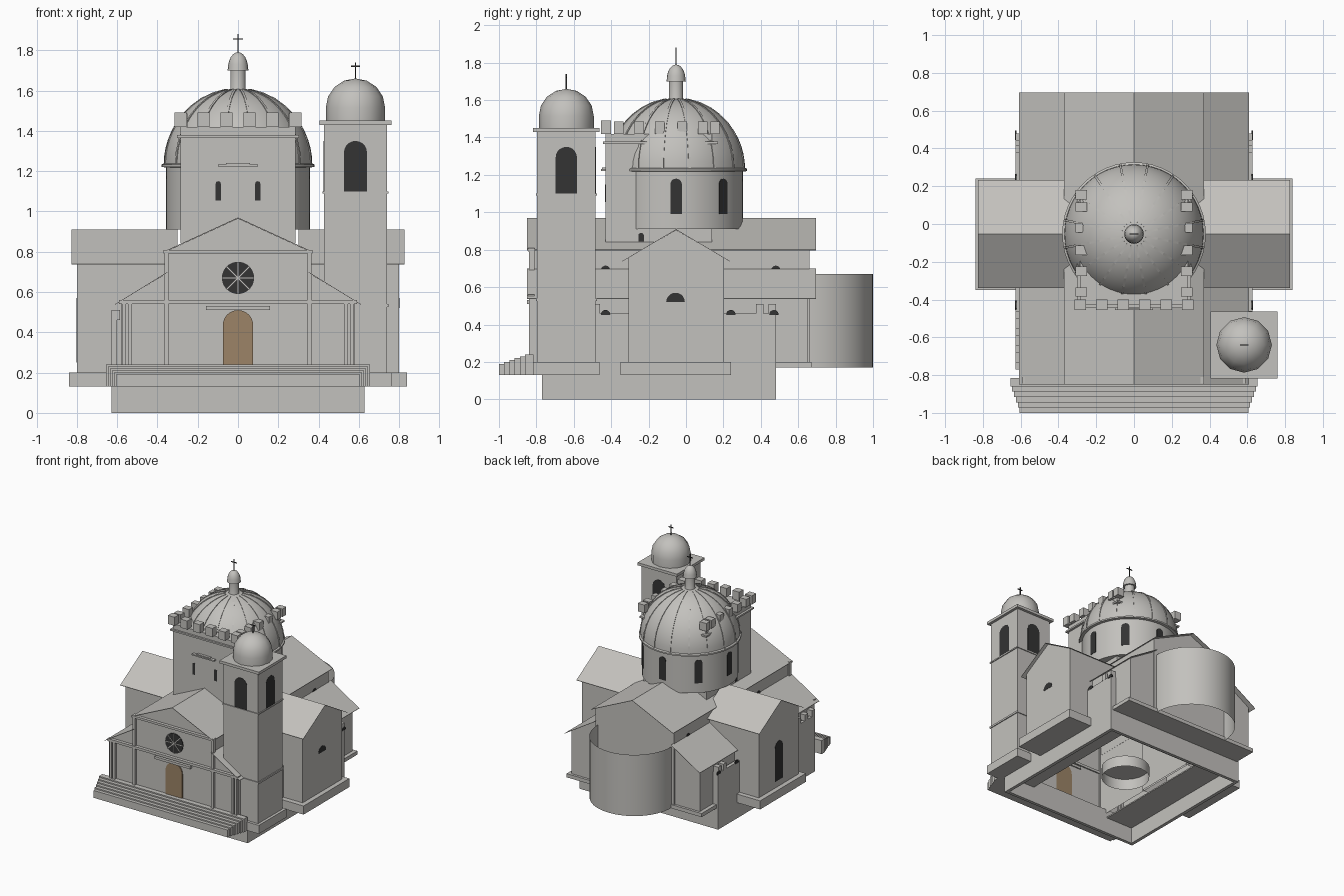
import bpy, bmesh
from math import sin, cos, pi, radians
from mathutils import Matrix

cube = bpy.data.objects.get("Cube")
if cube:
    bpy.data.objects.remove(cube)


def material(name, rgb):
    m = bpy.data.materials.new(name)
    m.use_nodes = True
    m.diffuse_color = (*rgb, 1)
    m.node_tree.nodes["Principled BSDF"].inputs["Base Color"].default_value = (*rgb, 1)
    return m


STONE = material("stone", (0.545, 0.535, 0.51))
DARK = material("dark_opening", (0.033, 0.033, 0.033))
WOOD = material("door_wood", (0.335, 0.23, 0.135))


def finish(name, bm, mat, matrix=None, smooth=False):
    bmesh.ops.recalc_face_normals(bm, faces=bm.faces)
    mesh = bpy.data.meshes.new(name)
    bm.to_mesh(mesh)
    bm.free()
    mesh.materials.append(mat)
    ob = bpy.data.objects.new(name, mesh)
    bpy.context.collection.objects.link(ob)
    if matrix:
        ob.matrix_world = matrix
    if smooth:
        bpy.ops.object.select_all(action='DESELECT')
        ob.select_set(True)
        bpy.context.view_layer.objects.active = ob
        bpy.ops.object.shade_smooth_by_angle(angle=radians(40))
    return ob


def prism(name, profile, axis, a, b, mat=STONE, matrix=None, open_bottom=False):
    """Extrude a (u, z) profile along x or y from a to b."""
    bm = bmesh.new()
    place = (lambda u, z, t: (u, t, z)) if axis == 'y' else (lambda u, z, t: (t, u, z))
    ends = [[bm.verts.new(place(u, z, t)) for u, z in profile] for t in (a, b)]
    for ring in ends:
        bm.faces.new(ring)
    low = min(z for u, z in profile)
    n = len(profile)
    for i in range(n):
        j = (i + 1) % n
        if open_bottom and profile[i][1] == low and profile[j][1] == low:
            continue
        bm.faces.new((ends[0][i], ends[0][j], ends[1][j], ends[1][i]))
    return finish(name, bm, mat, matrix)


def box(name, x0, x1, y0, y1, z0, z1, mat=STONE, **kw):
    return prism(name, [(x0, z0), (x1, z0), (x1, z1), (x0, z1)], 'y', y0, y1, mat, **kw)


def lathe(name, profile, x, y, segments=32, mat=STONE):
    """Spin an (r, z) profile around a vertical axis."""
    bm = bmesh.new()
    vs = [bm.verts.new((r, 0, z)) for r, z in profile]
    es = [bm.edges.new(p) for p in zip(vs, vs[1:])]
    bmesh.ops.spin(bm, geom=vs + es, cent=(0, 0, 0), axis=(0, 0, 1),
                   angle=2 * pi, steps=segments, use_duplicate=False)
    bmesh.ops.remove_doubles(bm, verts=bm.verts, dist=0.0005)
    return finish(name, bm, mat, Matrix.Translation((x, y, 0)), True)


def arch(c, w, z0, z1, n=10):
    r = w / 2
    return [(c - r, z0), (c + r, z0)] + [
        (c + r * cos(pi * i / n), z1 - r + r * sin(pi * i / n)) for i in range(n + 1)]


def gable(c, w, z0, eave, ridge):
    return [(c - w, z0), (c + w, z0), (c + w, eave), (c, ridge), (c - w, eave)]


def roof(c, w, eave, ridge, t=0.003):
    """Thin two-slope roof sheet."""
    return [(c - w, eave), (c, ridge), (c + w, eave), (c + w, eave - t),
            (c, ridge - t), (c - w, eave - t)]


def quarter(r, h, z, n=10):
    return [(r * cos(pi / 2 * i / n), z + h * sin(pi / 2 * i / n)) for i in range(n + 1)]


def cross(name, x, y, z0, z1, arm_z, arm):
    box(name + "_post", x - 0.003, x + 0.003, y - 0.003, y + 0.003, z0, z1, DARK)
    box(name + "_arm", x - arm, x + arm, y - 0.003, y + 0.003, arm_z - 0.003, arm_z + 0.003, DARK)


CY = -0.053  # crossing centre

# Nave with its gable, hollow underneath
prism("nave_walls", gable(0, 0.355, 0.17, 0.803, 0.966), 'y', -0.82, 0.66, open_bottom=True)
prism("nave_roof", roof(0, 0.37, 0.8, 0.97), 'y', -0.85, 0.695)

# Old outer wall with parapet teeth
for s in (-1, 1):
    box("outer_wall_side", s * 0.627, s * 0.6, -0.77, 0.48, 0, 0.46)
    for y in (-0.75, -0.66, -0.57, -0.48, 0.395, 0.46):
        box("outer_wall_tooth", s * 0.628, s * 0.585, y - 0.02, y + 0.02, 0.46, 0.51)
    for y in (-0.43, 0.24, 0.47):
        prism("outer_wall_lunette", arch(y, 0.05, 0.45, 0.478), 'x', s * 0.622, s * 0.629, DARK)
    box("cellar_ceiling_side", s * 0.36, s * 0.6, -0.745, 0.455, 0.13, 0.14)
box("outer_wall_front", -0.625, 0.625, -0.77, -0.745, 0, 0.2)
box("outer_wall_back", -0.625, 0.625, 0.455, 0.48, 0, 0.46)
box("cellar_ceiling_back", -0.36, 0.36, 0.28, 0.455, 0.13, 0.14)
lathe("crypt_ring", [(0.18, 0.06), (0.18, 0.15), (0, 0.15)], 0, -0.1, 24)
box("rear_plinth", -0.61, 0.61, 0.46, 0.67, 0.17, 0.2)

for s in (-1, 1):
    # Side aisles with lean-to roofs
    prism("aisle_walls", [(s * 0.35, 0.17), (s * 0.58, 0.17), (s * 0.58, 0.556), (s * 0.35, 0.696)],
          'y', -0.82, 0.65, open_bottom=True)
    prism("aisle_roof", [(s * 0.35, 0.7), (s * 0.61, 0.54), (s * 0.61, 0.537), (s * 0.35, 0.697)],
          'y', -0.85, 0.695)
    for y in (-0.43, 0.48):
        prism("clerestory_window", arch(y, 0.05, 0.62, 0.715), 'x', s * 0.352, s * 0.357, DARK)
    # Transept arms
    prism("transept_walls", gable(CY, 0.255, 0.17, 0.757, 0.906), 'x', s * 0.34, s * 0.8, open_bottom=True)
    prism("transept_roof", roof(CY, 0.287, 0.74, 0.91), 'x', s * 0.3, s * 0.827)
    box("transept_plinth", s * 0.6, s * 0.838, -0.35, 0.24, 0.13, 0.2)
    sill = 0.25 if s < 0 else 0.52
    prism("transept_window", arch(CY - 0.003, 0.1, sill, 0.57), 'x', s * 0.797, s * 0.802, DARK)

# Open half-round apse
lathe("apse", [(0.333, 0.17), (0.333, 0.67)], 0, 0.667, 48)

# Front steps
for i in range(6):
    w = 0.605 + 0.01 * i
    box("front_step", -w, w, -1 + 0.028 * i, -0.815, 0.13, 0.19 + 0.01 * i)

# Facade trim
box("facade_cornice", -0.59, 0.59, -0.845, -0.81, 0.54, 0.56)
box("gable_cornice", -0.37, 0.37, -0.845, -0.81, 0.79, 0.808)
box("door_lintel", -0.16, 0.16, -0.85, -0.81, 0.51, 0.53)
for s in (-1, 1):
    for x in (0.565, 0.535, 0.355):
        box("facade_pilaster", s * x - 0.01, s * x + 0.01, -0.84, -0.81, 0.24, 0.54)
    box("upper_pilaster", s * 0.355 - 0.01, s * 0.355 + 0.01, -0.84, -0.81, 0.56, 0.79)
prism("front_door", arch(0, 0.15, 0.24, 0.51, 16), 'y', -0.828, -0.819, WOOD)
circle = [(0.08 * cos(pi * i / 16), 0.08 * sin(pi * i / 16)) for i in range(32)]
at_rose = Matrix.Translation((0, 0, 0.67))
prism("rose_window", circle, 'y', -0.826, -0.818, DARK, at_rose)
for k in range(4):
    box("rose_spoke", -0.08, 0.08, -0.829, -0.82, -0.003, 0.003,
        matrix=at_rose @ Matrix.Rotation(k * pi / 4, 4, 'Y'))

# Square crossing block with battlements
box("crossing_block", -0.285, 0.285, -0.43, 0.14, 0.84, 1.42, open_bottom=True)
box("block_cornice", -0.303, 0.303, -0.445, 0.17, 1.365, 1.378)
for k in range(6):
    c = -0.285 + 0.114 * k
    box("front_merlon", c - 0.03, c + 0.03, -0.455, -0.4, 1.42, 1.49)
for s in (-1, 1):
    for y in (-0.36, -0.25, -0.14, -0.02, 0.09, 0.155):
        box("side_merlon", s * 0.31, s * 0.25, y - 0.025, y + 0.025, 1.42, 1.485)
    prism("block_front_window", arch(s * 0.098, 0.025, 1.055, 1.15), 'y', -0.432, -0.426, DARK)
    prism("block_side_window", arch(-0.24, 0.03, 0.845, 0.89), 'x', s * 0.282, s * 0.2865, DARK)
box("block_hood", -0.1, 0.1, -0.455, -0.42, 1.222, 1.232)
box("block_hood_top", -0.06, 0.06, -0.45, -0.42, 1.232, 1.24)

# Drum, ribbed dome and lantern
lathe("drum", [(0, 0.92), (0.34, 0.91), (0.357, 0.91), (0.357, 1.225)], 0, CY, 48)
lathe("dome_rim", [(0.35, 1.218), (0.38, 1.22), (0.38, 1.232), (0.355, 1.245)], 0, CY, 48)
lathe("dome", quarter(0.369, 0.379, 1.23, 14), 0, CY, 48)
rib = quarter(0.3735, 0.3835, 1.23, 9)[:-1] + quarter(0.35, 0.36, 1.23, 9)[-2::-1]
for k in range(16):
    turn = Matrix.Translation((0, CY, 0)) @ Matrix.Rotation(k * pi / 8 + pi / 16, 4, 'Z')
    prism("dome_rib", rib, 'y', -0.006, 0.006, matrix=turn)
for k in range(8):
    turn = Matrix.Translation((0, CY, 0)) @ Matrix.Rotation(k * pi / 4, 4, 'Z')
    prism("drum_window", arch(0, 0.062, 0.99, 1.18), 'x', 0.352, 0.3585, DARK, turn)
lathe("lantern", [(0.045, 1.59), (0.038, 1.61), (0.038, 1.7)], 0, CY, 16)
lathe("lantern_cap", [(0, 1.7), (0.052, 1.7)] + quarter(0.05, 0.08, 1.71, 6), 0, CY, 16)
cross("dome_cross", 0, CY, 1.78, 1.88, 1.855, 0.025)

# Bell tower
TX, TY = 0.583, -0.64


def tower_box(name, half, z0, z1):
    box(name, TX - half, TX + half, TY - half, TY + half, z0, z1)


tower_box("tower_plinth", 0.178, 0.13, 0.2)
tower_box("tower_shaft", 0.156, 0.2, 1.43)
tower_box("tower_band_low", 0.163, 0.525, 0.54)
tower_box("tower_band_high", 0.163, 1.09, 1.1)
tower_box("tower_cornice", 0.178, 1.43, 1.452)
for k in range(4):
    turn = Matrix.Translation((TX, TY, 0)) @ Matrix.Rotation(k * pi / 2, 4, 'Z')
    prism("belfry_opening", arch(0, 0.114, 1.1, 1.35), 'x', 0.152, 0.1575, DARK, turn)
lathe("tower_dome", [(0.147, 1.45)] + quarter(0.147, 0.145, 1.515, 4), TX, TY, 12)
cross("tower_cross", TX, TY, 1.65, 1.74, 1.72, 0.022)
